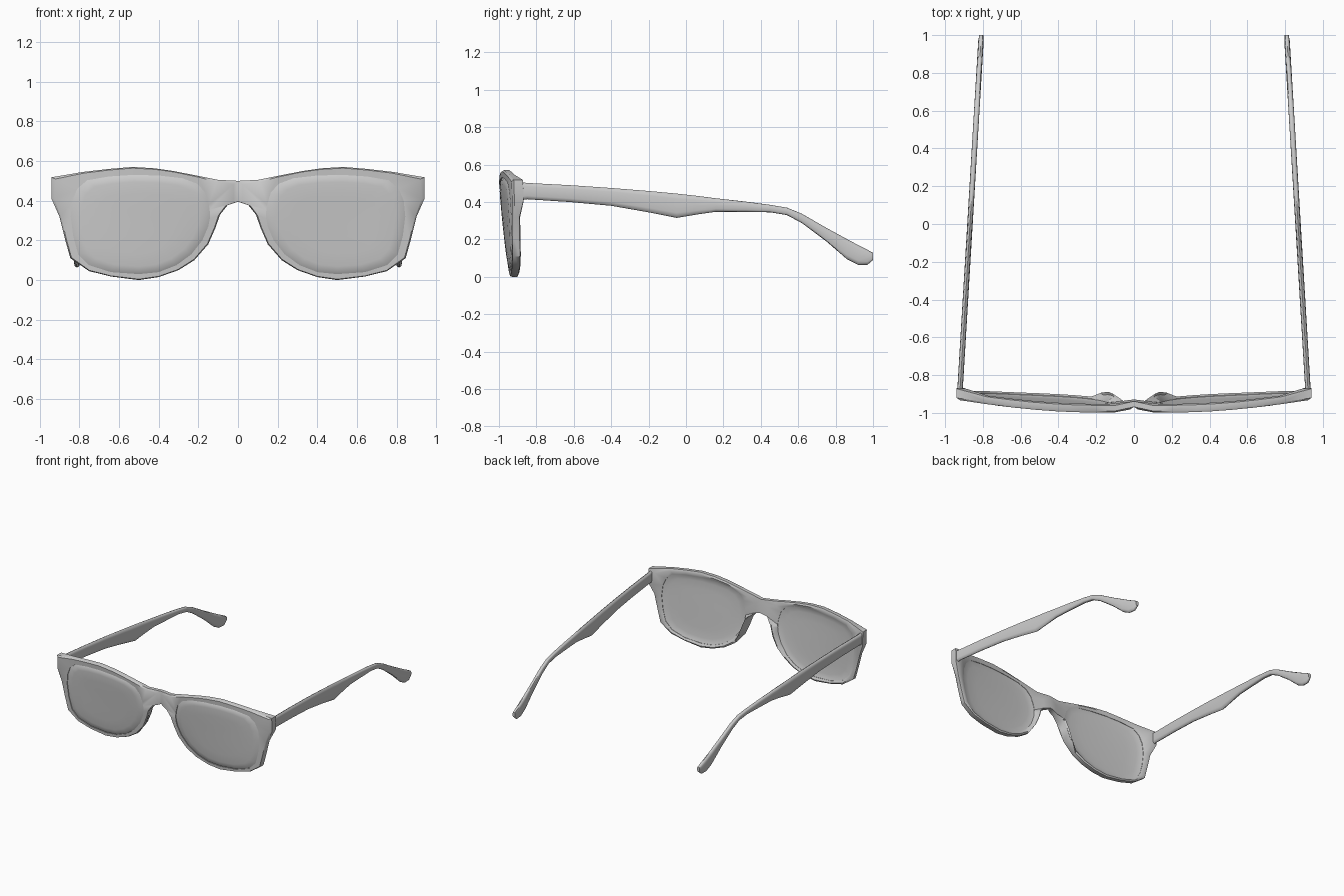
import bpy, bmesh, math

if "Cube" in bpy.data.objects:
    bpy.data.objects.remove(bpy.data.objects["Cube"])

# Matched half-frame loops: outer x, outer z, lens-opening x, lens-opening z
PAIRS = [
    (0, .50, .147, .38), (.10, .505, .165, .44), (.20, .525, .205, .485),
    (.33, .55, .28, .513), (.42, .563, .40, .527), (.53, .57, .53, .53),
    (.65, .56, .65, .522), (.78, .545, .76, .503), (.94, .518, .81, .46),
    (.94, .41, .835, .40), (.90, .32, .843, .32), (.87, .20, .83, .22),
    (.845, .11, .805, .13), (.75, .045, .75, .075), (.64, .018, .64, .04),
    (.50, 0, .50, .03), (.40, .015, .40, .04), (.30, .05, .31, .075),
    (.22, .10, .235, .13), (.15, .18, .18, .20), (.115, .26, .15, .27),
    (.09, .33, .142, .31), (.05, .38, .141, .335), (0, .395, .143, .355)]

# Temple arm side profile: y, bottom z, top z
ARM = [(-.91, .405, .51), (-.85, .415, .502), (-.62, .40, .49), (-.40, .38, .475),
       (-.20, .345, .459), (-.05, .315, .445), (.05, .332, .434), (.16, .348, .42),
       (.32, .347, .402), (.45, .345, .385), (.54, .33, .37), (.62, .287, .337),
       (.75, .19, .262), (.86, .095, .202), (.92, .064, .17), (.97, .064, .145),
       (1.0, .09, .128)]


def front_y(x, z):
    """Curved, tilted front surface with a crease at the bridge."""
    return (-1.005 + .07 * (x / .94) ** 2 * (.5 + z) + .1 * (.55 - z)
            + .022 * max(0, 1 - x / .08))


def finish(name, bm, angle):
    """Turn the bmesh into a smooth-by-angle object mirrored across x."""
    bmesh.ops.recalc_face_normals(bm, faces=bm.faces)
    me = bpy.data.meshes.new(name)
    bm.to_mesh(me)
    bm.free()
    ob = bpy.data.objects.new(name, me)
    bpy.context.collection.objects.link(ob)
    bpy.ops.object.select_all(action='DESELECT')
    ob.select_set(True)
    bpy.context.view_layer.objects.active = ob
    bpy.ops.object.shade_smooth_by_angle(angle=math.radians(angle))
    ob.modifiers.new("mirror", 'MIRROR').merge_threshold = .001
    return ob


def bridge(bm, a, b):
    """Quads between two closed rings."""
    n = len(a)
    for i in range(n):
        j = (i + 1) % n
        bm.faces.new((a[i], a[j], b[j], b[i]))


# Front frame: six-point section swept round each opening
bm = bmesh.new()
sections = []
T = .045
for k, (ox, oz, ix, iz) in enumerate(PAIRS):
    def pt(t, dy, dx=0):
        x, z = ix + (ox - ix) * t, iz + (oz - iz) * t
        return bm.verts.new((x + dx, front_y(x, z) + dy, z))
    pad = {19: .035, 20: .048, 21: .045}.get(k, 0)      # nose pads
    end = .02 if k in (8, 9) else 0                     # hinge corners
    sections.append([pt(0, 0), pt(.85, 0), pt(1, .01),
                     pt(1, T - .006 + pad + end, .022 if pad else 0),
                     pt(.6, T + pad * .6 + end), pt(0, T - .008)])
for k, a in enumerate(sections):
    b = sections[(k + 1) % len(sections)]
    for i in range(6):
        closing = k == len(sections) - 1
        if closing and i == 2:
            continue                                    # open at the mirror plane
        bm.faces.new((a[i], a[(i + 1) % 6], b[(i + 1) % 6], b[i]))
finish("front_frame", bm, 40)

# Lenses: shallow domed discs, front and back
bm = bmesh.new()
CX, CZ = .5, .29


def lens_ring(s, dy):
    ring = []
    for _, _, ix, iz in PAIRS:
        x, z = CX + (ix - CX) * s, CZ + (iz - CZ) * s
        ring.append(bm.verts.new((x, front_y(x, z) + dy, z)))
    return ring


rings = [lens_ring(s, d) for s, d in
         [(.3, .025), (.6, .025), (.85, .026), (.94, .029), (1, .034),
          (1, .006), (.94, -.002), (.85, -.005), (.6, -.006), (.3, -.006)]]
for a, b in zip(rings, rings[1:]):
    bridge(bm, a, b)
for ring, dy in ((rings[0], .025), (rings[-1], -.006)):
    c = bm.verts.new((CX, front_y(CX, CZ) + dy, CZ))
    for i in range(len(ring)):
        bm.faces.new((ring[i], ring[(i + 1) % len(ring)], c))
finish("lens", bm, 40)

# Temple arms: rounded section lofted along the side profile
bm = bmesh.new()
rings = []
for y, lo, hi in ARM:
    cx, cz, h = .92 - .06 * (y + .86), (lo + hi) / 2, (hi - lo) / 2
    w = .011 if y == 1.0 else .0145
    ring = []
    for i in range(12):
        a = math.tau * i / 12
        c, s = math.cos(a), math.sin(a)
        ring.append(bm.verts.new((cx + w * math.copysign(abs(c) ** .6, c), y,
                                  cz + h * math.copysign(abs(s) ** .8, s))))
    rings.append(ring)
for a, b in zip(rings, rings[1:]):
    bridge(bm, a, b)
bm.faces.new(rings[0])
bm.faces.new(rings[-1])
finish("temple_arm", bm, 50)
